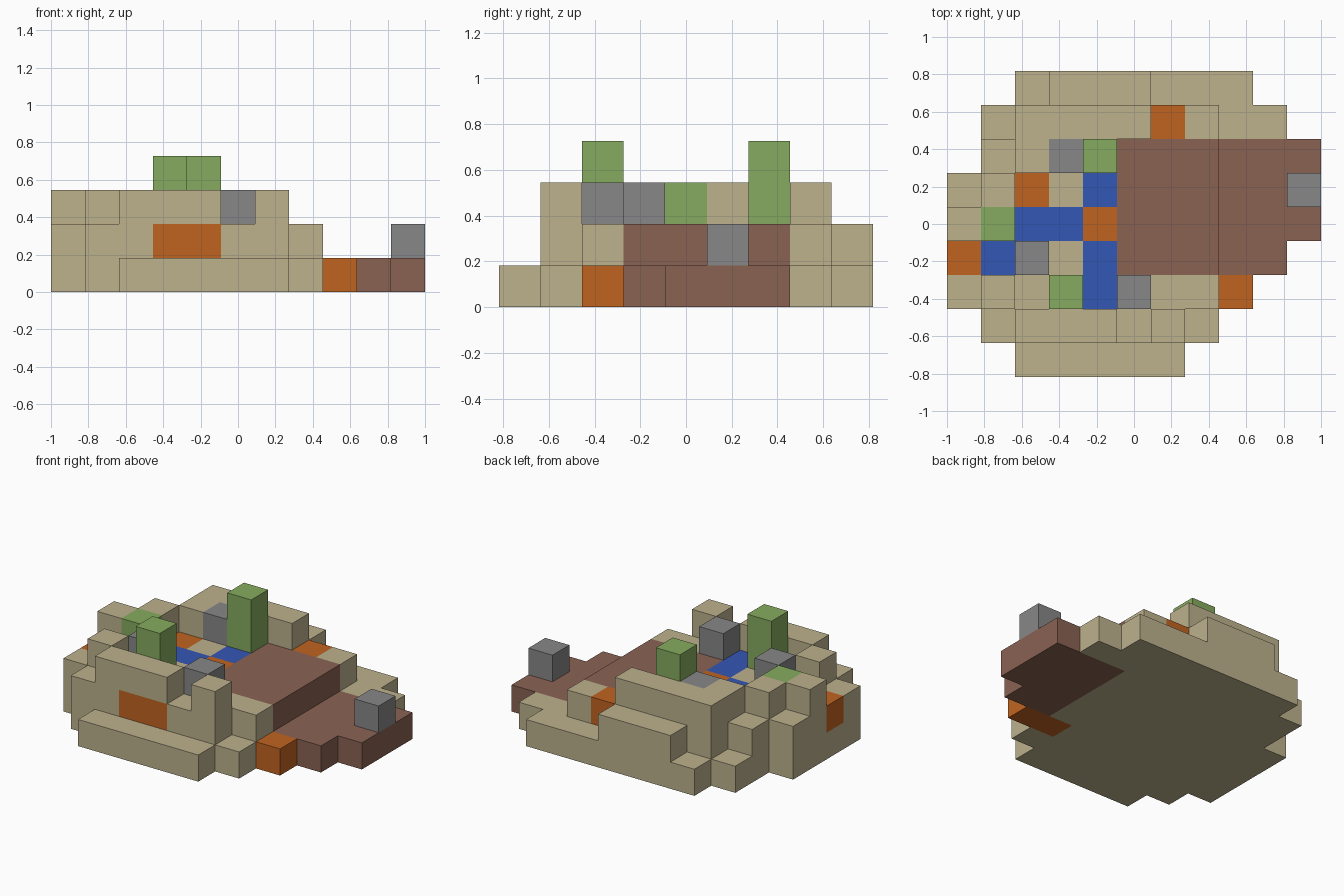
import bpy
import bmesh
from mathutils import Vector

cube = bpy.data.objects.get("Cube")
if cube:
    bpy.data.objects.remove(cube, do_unlink=True)

UNIT = 2 / 11
ORIGIN = Vector((-1, -4.5 * UNIT, 0))


def material(name, rgb):
    mat = bpy.data.materials.new(name)
    mat.use_nodes = True
    mat.diffuse_color = (*rgb, 1)
    mat.node_tree.nodes["Principled BSDF"].inputs["Base Color"].default_value = (*rgb, 1)
    return mat


SAND = material("sand", (0.51, 0.445, 0.27))
CLAY = material("orange clay", (0.53, 0.127, 0.015))
LEAF = material("leaf green", (0.24, 0.407, 0.115))
STONE = material("stone grey", (0.25, 0.245, 0.25))
WATER = material("water blue", (0.034, 0.095, 0.468))
DIRT = material("dirt brown", (0.254, 0.123, 0.086))

parts = {}   # part name -> material
cells = {}   # block position -> part name


def fill(name, mat, *boxes):
    """Claim blocks for a part; a box is x range, y range, z range."""
    parts[name] = mat
    for x0, x1, y0, y1, z0, z1 in boxes:
        for x in range(x0, x1):
            for y in range(y0, y1):
                for z in range(z0, z1):
                    cells[x, y, z] = name


def tier(name, z, *rows):
    """One sand layer, as rows of y, x start and x end."""
    fill(name, SAND, *[(a, b, y, y + 1, z, z + 1) for y, a, b in rows])


def blocks(name, mat, z0, z1, *spots):
    """Single columns of blocks at x, y."""
    fill(name, mat, *[(x, x + 1, y, y + 1, z0, z1) for x, y in spots])


# stepped sand island
tier("sand_base", 0, (0, 2, 7), (1, 1, 8), (2, 0, 7), (3, 0, 8), (4, 0, 8),
     (5, 0, 8), (6, 1, 8), (7, 1, 10), (8, 2, 9))
tier("sand_middle", 1, (1, 1, 7), (2, 0, 8), (3, 0, 5), (4, 0, 5),
     (5, 0, 5), (6, 1, 5), (7, 2, 8), (8, 3, 6))
tier("sand_walls", 2, (1, 2, 5), (1, 6, 7), (2, 1, 2), (4, 0, 1),
     (5, 1, 2), (6, 2, 3), (7, 2, 6))

# dirt floor and its lower path
fill("dirt_floor", DIRT, (5, 8, 3, 7, 1, 2))
fill("dirt_path", DIRT, (8, 10, 3, 4, 0, 1), (8, 11, 4, 7, 0, 1))

# water channel
blocks("water_channel", WATER, 1, 2, (1, 3), (2, 4), (3, 4), (4, 2), (4, 3), (4, 5))

# clay patches
fill("clay_step", CLAY, (7, 9, 2, 3, 0, 1))
fill("clay_front_panel", CLAY, (3, 5, 1, 2, 1, 2))
blocks("clay_patches", CLAY, 1, 2, (0, 3), (2, 5), (4, 4), (6, 7))

# stones
blocks("wall_stones", STONE, 2, 3, (2, 3), (5, 2), (3, 6))
blocks("path_stone", STONE, 1, 2, (10, 5))

# plants
blocks("tall_plants", LEAF, 2, 4, (3, 2), (4, 6))
blocks("low_plant", LEAF, 2, 3, (1, 4))


def build(name, mat):
    """Make a part from the block sides that touch air."""
    bm = bmesh.new()
    for cell in [c for c, owner in cells.items() if owner == name]:
        for axis in range(3):
            for side in (0, 1):
                step = [0, 0, 0]
                step[axis] = 2 * side - 1
                if tuple(c + s for c, s in zip(cell, step)) in cells:
                    continue
                u, v = (axis + 1) % 3, (axis + 2) % 3
                corners = []
                for a, b in ((0, 0), (1, 0), (1, 1), (0, 1)):
                    p = Vector(cell)
                    p[axis] += side
                    p[u] += a
                    p[v] += b
                    corners.append(bm.verts.new(ORIGIN + p * UNIT))
                bm.faces.new(corners if side else corners[::-1])
    bmesh.ops.remove_doubles(bm, verts=bm.verts, dist=UNIT / 100)
    mesh = bpy.data.meshes.new(name)
    bm.to_mesh(mesh)
    bm.free()
    mesh.materials.append(mat)
    bpy.context.collection.objects.link(bpy.data.objects.new(name, mesh))


for part, mat in parts.items():
    build(part, mat)
